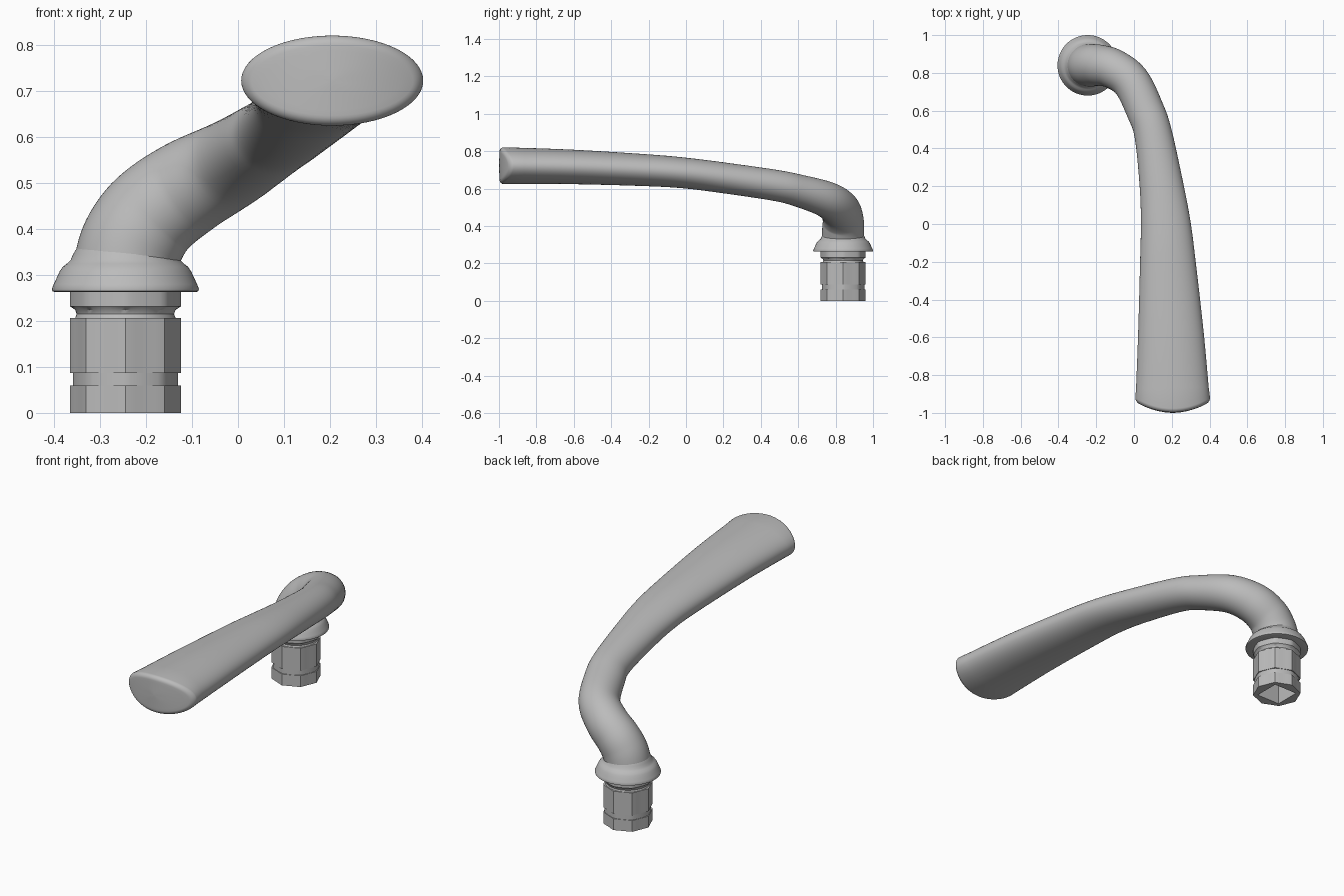
import bpy, math
from mathutils import Vector

if "Cube" in bpy.data.objects:
    bpy.data.objects.remove(bpy.data.objects["Cube"])

metal = bpy.data.materials.new("grey metal")
metal.use_nodes = True
grey = (0.5, 0.5, 0.5, 1)
metal.diffuse_color = grey
metal.node_tree.nodes["Principled BSDF"].inputs["Base Color"].default_value = grey

SEG = 64
AXIS = Vector((-0.245, 0.84, 0))
ANGLES = [2 * math.pi * i / SEG for i in range(SEG)]


def skin(name, rings):
    """Join successive rings of points with quads and close both ends."""
    verts = [p for ring in rings for p in ring]
    faces = []
    for r in range(len(rings) - 1):
        for i in range(SEG):
            j = (i + 1) % SEG
            faces.append((r * SEG + i, r * SEG + j, (r + 1) * SEG + j, (r + 1) * SEG + i))
    faces.append(tuple(reversed(range(SEG))))
    faces.append(tuple(range(len(verts) - SEG, len(verts))))
    mesh = bpy.data.meshes.new(name)
    mesh.from_pydata(verts, [], faces)
    mesh.materials.append(metal)
    obj = bpy.data.objects.new(name, mesh)
    bpy.context.collection.objects.link(obj)
    bpy.ops.object.select_all(action='DESELECT')
    obj.select_set(True)
    bpy.context.view_layer.objects.active = obj
    bpy.ops.object.shade_smooth_by_angle(angle=math.radians(35))
    return obj


def round_ring(z, radius, flute=0.0):
    ring = []
    for a in ANGLES:
        r = radius - flute * abs(math.sin(4 * a))
        ring.append(AXIS + Vector((r * math.cos(a), r * math.sin(a), z)))
    return ring


def square_ring(z, half):
    ring = []
    for a in ANGLES:
        r = half / max(abs(math.cos(a)), abs(math.sin(a)))
        ring.append(AXIS + Vector((r * math.cos(a), r * math.sin(a), z)))
    return ring


# Fluted stem with two grooves and a square socket underneath
stem = [(0, .121, .009), (.06, .121, .009), (.06, .114, .004), (.087, .114, .004),
        (.087, .121, .009), (.207, .121, .009), (.207, .109, 0), (.215, .106, 0),
        (.224, .109, 0), (.232, .121, .005), (.268, .121, .005)]
skin("stem", [square_ring(.2, .069), square_ring(0, .069)] + [round_ring(*p) for p in stem])

# Flared collar
collar = [(.264, .1), (.263, .154), (.265, .159), (.27, .16), (.28, .156), (.295, .149),
          (.308, .143), (.318, .136), (.325, .127), (.333, .119), (.345, .114), (.36, .105)]
skin("collar", [round_ring(*p) for p in collar])

# Lever stations: centre x, y, z, half width, half height
stations = [
    (-.245, .84, .28, .113, .113), (-.242, .84, .33, .113, .113),
    (-.225, .84, .38, .112, .112), (-.185, .84, .435, .109, .109),
    (-.11, .822, .49, .105, .105), (-.015, .752, .542, .101, .096),
    (.06, .6, .59, .1, .086), (.102, .475, .618, .1, .083),
    (.146, .2, .658, .116, .082), (.168, 0, .683, .132, .082),
    (.179, -.2, .698, .147, .085), (.196, -.6, .716, .175, .092),
    (.205, -.96, .723, .198, .098)]
STEPS = 6


def sample(t):
    """Smooth curve through the stations, applied to all five values."""
    k = min(int(t), len(stations) - 2)
    u = t - k
    last = len(stations) - 1
    quad = [stations[min(max(k + d, 0), last)] for d in (-1, 0, 1, 2)]
    return [b + .5 * u * (c - a + u * (2 * a - 5 * b + 4 * c - d + u * (3 * (b - c) + d - a)))
            for a, b, c, d in zip(*quad)]


def lever_ring(t):
    s = sample(t)
    before, after = sample(max(t - .1, 0)), sample(min(t + .1, len(stations) - 1))
    along = (Vector(after[:3]) - Vector(before[:3])).normalized()
    up = Vector((0, 0, 1)) + Vector((-.9, .5, 0)) * max(0, 1 - t / 6)
    side = along.cross(up).normalized()
    rise = side.cross(along)
    return [Vector(s[:3]) + side * s[3] * math.cos(a) + rise * s[4] * math.sin(a) for a in ANGLES]


def end_ring(scale, inset, y):
    """Bowed ring on the lever tip, with inset rounding the lip."""
    x0, _, z0, w, h = stations[-1]
    ring = []
    for a in ANGLES:
        dx = -(w - inset) * scale * math.cos(a)
        dz = (h - inset) * scale * math.sin(a)
        ring.append(Vector((x0 + dx, y + .055 * (dx / w) ** 2, z0 + dz)))
    return ring


count = (len(stations) - 1) * STEPS
rings = [lever_ring(i / STEPS) for i in range(count - 1)]
for i in range(7):
    q = i / 6 * math.pi / 2
    rings.append(end_ring(1, .022 * (1 - math.cos(q)), -.976 - .021 * math.sin(q)))
rings += [end_ring(s, .022, -.997 - .003 * (1 - s)) for s in (.85, .65, .45, .25, .05)]
skin("lever", rings)
